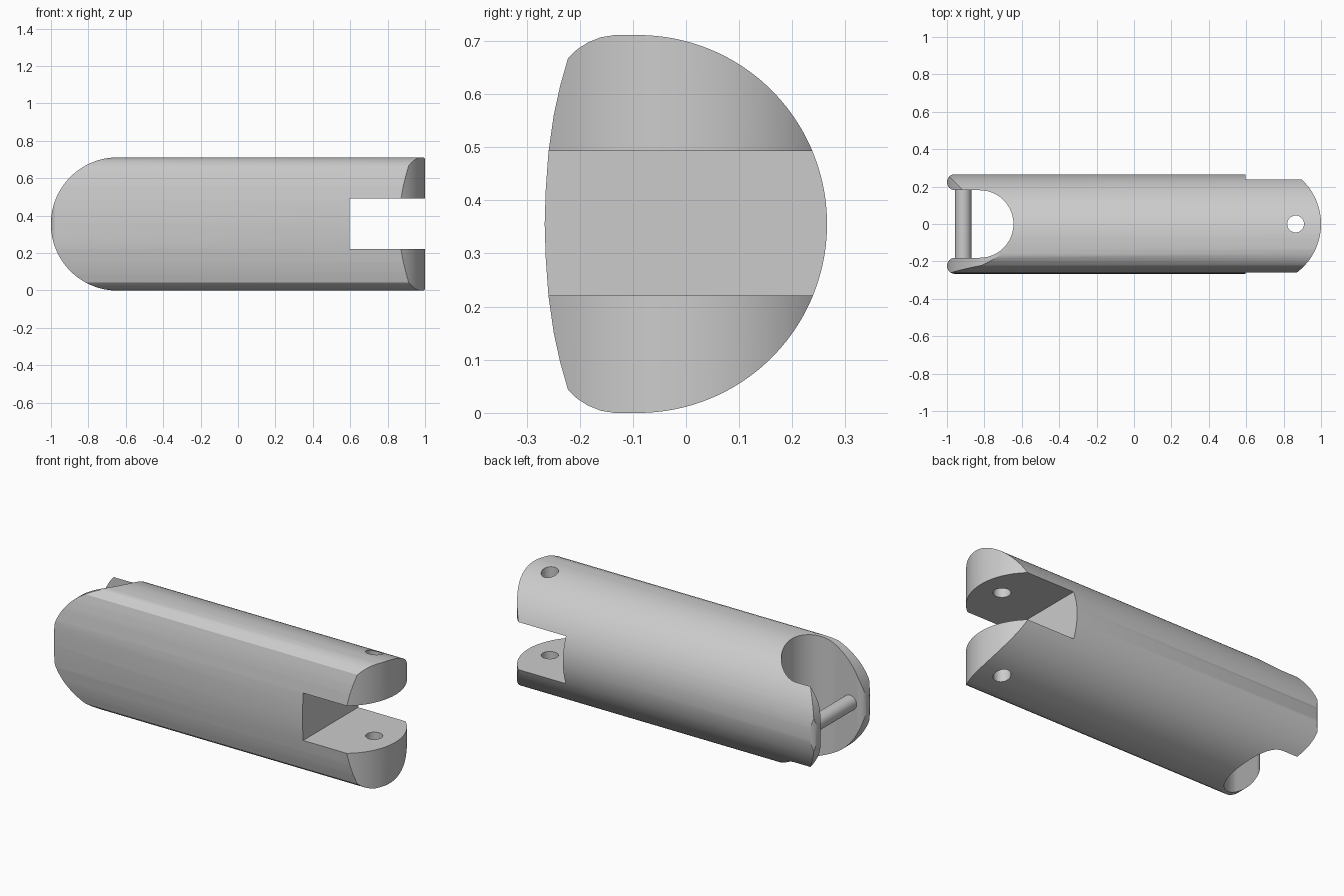
import bpy
import bmesh
from math import sin, cos, radians, pi
from mathutils import Vector

if "Cube" in bpy.data.objects:
    bpy.data.objects.remove(bpy.data.objects["Cube"])

MID = 0.3555  # half height, also the radius of the back and of the rounded end

grey = bpy.data.materials.new("plain grey")
grey.use_nodes = True
grey.diffuse_color = (0.6, 0.6, 0.6, 1)
grey.node_tree.nodes["Principled BSDF"].inputs["Base Color"].default_value = (0.6, 0.6, 0.6, 1)


def arc(cx, cy, r, start, end, steps=32):
    """Points of a circular arc, angles in degrees."""
    angles = [radians(start + (end - start) * i / steps) for i in range(steps + 1)]
    return [(cx + r * cos(a), cy + r * sin(a)) for a in angles]


def prism(name, outline, axis, low, high):
    """Extrude a 2D outline along x, y or z."""
    place = {"x": lambda u, v, d: (d, u, v),
             "y": lambda u, v, d: (u, d, v),
             "z": lambda u, v, d: (u, v, d)}[axis]
    bm = bmesh.new()
    face = bm.faces.new([bm.verts.new(place(u, v, low)) for u, v in outline])
    grown = bmesh.ops.extrude_face_region(bm, geom=[face])["geom"]
    shift = Vector(place(0, 0, high - low))
    bmesh.ops.translate(bm, vec=shift, verts=[g for g in grown if isinstance(g, bmesh.types.BMVert)])
    bmesh.ops.recalc_face_normals(bm, faces=bm.faces)
    mesh = bpy.data.meshes.new(name)
    bm.to_mesh(mesh)
    bm.free()
    mesh.materials.append(grey)
    obj = bpy.data.objects.new(name, mesh)
    bpy.context.collection.objects.link(obj)
    return obj


def select(obj):
    bpy.ops.object.select_all(action="DESELECT")
    obj.select_set(True)
    bpy.context.view_layer.objects.active = obj


def cut(obj, cutter, operation):
    cutter.hide_render = True
    mod = obj.modifiers.new("cut", "BOOLEAN")
    mod.operation = operation
    mod.solver = "EXACT"
    mod.object = cutter
    select(obj)
    bpy.ops.object.modifier_apply(modifier=mod.name)
    bpy.data.objects.remove(cutter)


# Cross-section: round back, flat top and bottom, gently bowed front
upper = [(-0.266, MID), (-0.264, 0.42), (-0.259, 0.49), (-0.249, 0.56), (-0.237, 0.615),
         (-0.222, 0.668), (-0.205, 0.684), (-0.185, 0.697), (-0.16, 0.707), (-0.135, 0.711)]
upper += arc(-0.09, MID, MID, 90, 0, 40)
lower = [(y, 2 * MID - z) for y, z in upper[-2:0:-1]]
body = prism("finger_body", upper + lower, "x", -1.1, 1.1)

# Side outline: rounded left end, square slot at the right end
side = arc(-1 + MID, MID, MID + 0.0005, 270, 90, 64)
side += [(-0.6, 0.8), (1.1, 0.8), (1.1, 0.493), (0.595, 0.493),
         (0.595, 0.221), (1.1, 0.221), (1.1, -0.1), (-0.6, -0.1)]
cut(body, prism("side_outline", side, "y", -0.5, 0.5), "INTERSECT")

# Plan outline: curved right end, round-bottomed fork with rounded tips at the left
plan = arc(0.675, 0, 0.325, -67, 67, 48)
plan += [(-0.957, 0.3)] + arc(-0.957, 0.2235, 0.043, 90, 270, 16)
plan += arc(-0.825, 0, 0.1805, 90, -90, 40)
plan += arc(-0.957, -0.2235, 0.043, 90, 270, 16) + [(-0.957, -0.3)]
cut(body, prism("plan_outline", plan, "z", -0.5, 1.5), "INTERSECT")

# Hinge hole through both right prongs
hole = arc(0.864, 0, 0.045, 0, 360, 32)[:-1]
cut(body, prism("hole_cutter", hole, "z", -0.5, 1.5), "DIFFERENCE")

# Pin across the fork
pin = prism("fork_pin", arc(-0.913, MID, 0.043, 0, 360, 32)[:-1], "y", -0.19, 0.19)

for obj in (body, pin):
    select(obj)
    bpy.ops.object.shade_smooth_by_angle(angle=radians(25))
